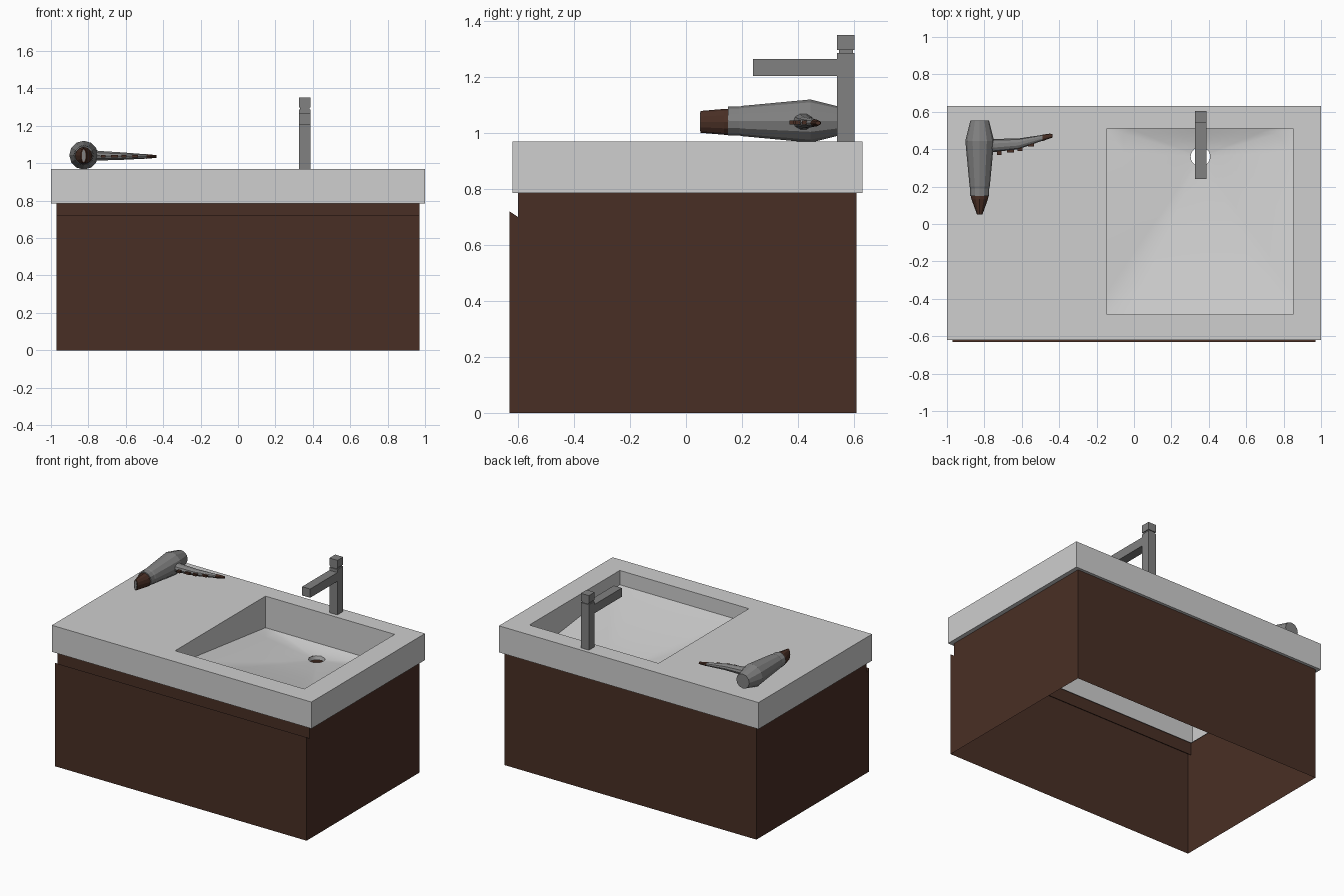
import bpy, bmesh, math
from mathutils import Vector

if "Cube" in bpy.data.objects:
    bpy.data.objects.remove(bpy.data.objects["Cube"])


def material(name, col):
    m = bpy.data.materials.new(name)
    m.diffuse_color = (*col, 1)
    m.use_nodes = True
    m.node_tree.nodes["Principled BSDF"].inputs["Base Color"].default_value = m.diffuse_color
    return m


STONE = material("pale_stone", (0.62, 0.62, 0.62))
WOOD = material("dark_brown", (0.066, 0.028, 0.018))
METAL = material("grey_metal", (0.22, 0.22, 0.22))


def finish(name, bm, mat, smooth=False, fix=True):
    if fix:
        bmesh.ops.recalc_face_normals(bm, faces=bm.faces)
    me = bpy.data.meshes.new(name)
    bm.to_mesh(me)
    bm.free()
    me.materials.append(mat)
    for p in me.polygons:
        p.use_smooth = smooth
    ob = bpy.data.objects.new(name, me)
    bpy.context.collection.objects.link(ob)
    return ob


def ring(bm, pts):
    return [bm.verts.new(p) for p in pts]


def bridge(bm, a, b):
    n = len(a)
    return [bm.faces.new((a[i], a[(i + 1) % n], b[(i + 1) % n], b[i])) for i in range(n)]


def rect(x0, x1, y0, y1, z):
    return [(x0, y0, z), (x1, y0, z), (x1, y1, z), (x0, y1, z)]


def box(name, x0, x1, y0, y1, z0, z1, mat):
    bm = bmesh.new()
    a, b = ring(bm, rect(x0, x1, y0, y1, z0)), ring(bm, rect(x0, x1, y0, y1, z1))
    bridge(bm, a, b)
    bm.faces.new(a)
    bm.faces.new(b)
    return finish(name, bm, mat)


def loft(name, sections, u, v, n, mat):
    """Loft ellipses (centre, radius along u, radius along v)."""
    bm = bmesh.new()
    u, v = Vector(u), Vector(v)
    rings = []
    for c, ru, rv in sections:
        rings.append(ring(bm, [Vector(c) + u * ru * math.cos(2 * math.pi * i / n)
                               + v * rv * math.sin(2 * math.pi * i / n) for i in range(n)]))
    for a, b in zip(rings, rings[1:]):
        bridge(bm, a, b)
    bm.faces.new(rings[0])
    bm.faces.new(rings[-1])
    return finish(name, bm, mat)


# Cabinet: extruded side profile with a bevelled finger pull, open top and bottom
bm = bmesh.new()
prof = [(0.61, 0), (-0.63, 0), (-0.63, 0.72), (-0.60, 0.70), (-0.60, 0.785), (0.61, 0.785)]
L, R = [ring(bm, [(x, y, z) for y, z in prof]) for x in (-0.97, 0.97)]
bm.faces.new(L)
bm.faces.new(R)
for i in (1, 2, 3, 5):
    j = (i + 1) % 6
    bm.faces.new((L[i], L[j], R[j], R[i]))
finish("cabinet", bm, WOOD)

# Countertop shell with basin opening
BX0, BX1, BY0, BY1, TOP = -0.145, 0.85, -0.485, 0.51, 0.97
DX, DY, DZ, DR = 0.355, 0.36, 0.722, 0.052


def rim_z(y):
    return 0.87 - 0.12 * (y - BY0) / (BY1 - BY0)


bm = bmesh.new()
under = ring(bm, rect(-0.965, 0.965, -0.595, 0.605, 0.785))
low = ring(bm, rect(-1, 1, -0.62, 0.63, 0.785))
high = ring(bm, rect(-1, 1, -0.62, 0.63, TOP))
hole = ring(bm, rect(BX0, BX1, BY0, BY1, TOP))
base = ring(bm, [(x, y, rim_z(y)) for x, y, z in rect(BX0, BX1, BY0, BY1, 0)])
for a, b in ((under, low), (low, high), (high, hole), (hole, base)):
    bridge(bm, a, b)
finish("countertop", bm, STONE)

# Basin floor: smooth fan from the square edge to the round drain
bm = bmesh.new()
K = 8
c = [Vector((p[0], p[1])) for p in rect(BX0, BX1, BY0, BY1, 0)]
edge = [c[s].lerp(c[(s + 1) % 4], k / K) for s in range(4) for k in range(K)]
loops = []
for t in (0, 0.2, 0.4, 0.6, 0.8, 1):
    pts = []
    for p in edge:
        d = (p - Vector((DX, DY))).normalized() * DR
        q = p.lerp(Vector((DX + d.x, DY + d.y)), t)
        f = (1 - t) ** 1.25
        pts.append((q.x, q.y, DZ + (rim_z(p.y) - DZ) * f))
    loops.append(ring(bm, pts))
for a, b in zip(loops, loops[1:]):
    bridge(bm, a, b)
for f in bm.faces:
    f.normal_update()
    if f.normal.z < 0:
        f.normal_flip()
finish("basin_floor", bm, STONE, smooth=True, fix=False)

# Open drain sleeve
bm = bmesh.new()
circ = [(DX + DR * math.cos(i * math.pi / 12), DY + DR * math.sin(i * math.pi / 12)) for i in range(24)]
bridge(bm, ring(bm, [(x, y, DZ - 0.03) for x, y in circ]), ring(bm, [(x, y, DZ) for x, y in circ]))
finish("drain_sleeve", bm, STONE)

# Square faucet
FX0, FX1 = 0.326, 0.388
box("faucet_post", FX0, FX1, 0.54, 0.603, 0.965, 1.286, METAL)
box("faucet_neck", FX0 + 0.006, FX1 - 0.006, 0.546, 0.597, 1.286, 1.297, METAL)
box("faucet_handle", FX0, FX1, 0.54, 0.603, 1.297, 1.35, METAL)
box("faucet_spout", FX0, FX1, 0.24, 0.54, 1.204, 1.265, METAL)

# Hair dryer body and nozzle, lying along y
HX, HZ = -0.825, 1.043
X, Y, Z = (1, 0, 0), (0, 1, 0), (0, 0, 1)
loft("dryer_body", [((HX, y, HZ), r, r) for y, r in
                    ((0.553, 0.05), (0.445, 0.077), (0.20, 0.054), (0.19, 0.051), (0.15, 0.051))],
     X, Z, 12, METAL)
loft("dryer_nozzle", [((HX, y, HZ - 0.003), rx, rz) for y, rx, rz in
                      ((0.155, 0.047, 0.047), (0.135, 0.045, 0.046), (0.052, 0.015, 0.039))],
     X, Z, 12, WOOD)
loft("nozzle_slot", [((HX, y, HZ - 0.003), 0.010, 0.033) for y in (0.053, 0.050)], X, Z, 12, METAL)

# Dryer handle, brown tip and buttons
loft("dryer_handle", [((x, y, z), ry, rz) for x, y, z, ry, rz in
                      ((-0.79, 0.42, HZ, 0.042, 0.034), (-0.745, 0.42, HZ - 0.003, 0.035, 0.027),
                       (-0.62, 0.428, HZ - 0.005, 0.029, 0.021), (-0.485, 0.462, HZ - 0.007, 0.015, 0.012))],
     Y, Z, 10, METAL)
loft("handle_tip", [((x, y, HZ - 0.007), ry, rz) for x, y, ry, rz in
                    ((-0.488, 0.461, 0.017, 0.013), (-0.45, 0.470, 0.013, 0.009), (-0.435, 0.472, 0.009, 0.007))],
     Y, Z, 10, WOOD)
for i, (x, y, w) in enumerate(((-0.72, 0.378, 0.012), (-0.66, 0.39, 0.018), (-0.61, 0.398, 0.014), (-0.55, 0.422, 0.016))):
    box(f"handle_button_{i + 1}", x - w, x + w, y - 0.008, y + 0.02, HZ - 0.012, HZ + 0.002, WOOD)
